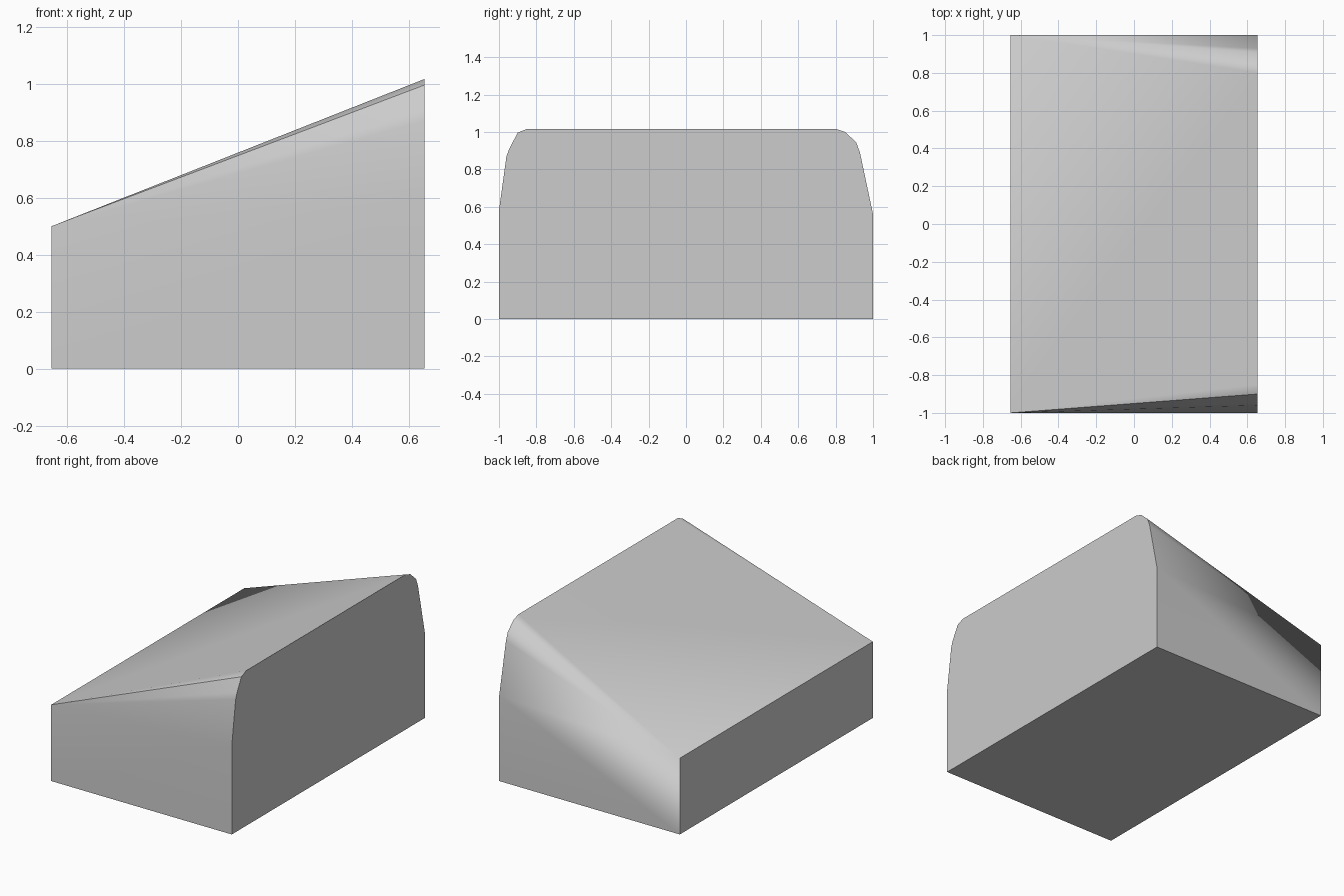
import bpy
import bmesh
from math import radians

cube = bpy.data.objects.get("Cube")
if cube:
    bpy.data.objects.remove(cube, do_unlink=True)

# Single light grey material
grey = bpy.data.materials.new("light_grey")
grey.use_nodes = True
colour = (0.604, 0.604, 0.604, 1)
grey.diffuse_color = colour
grey.node_tree.nodes["Principled BSDF"].inputs["Base Color"].default_value = colour

HALF_X, HALF_Y, LOW_Z = 0.655, 1.0, 0.5

# Rounded shoulders of the tall end as (y, z), each from the side up to the top
front_shoulder = [(-1, 0.58), (-0.96, 0.87), (-0.945, 0.91), (-0.9, 0.996), (-0.85, 1.017)]
back_shoulder = [(1, 0.56), (0.93, 0.89), (0.91, 0.945), (0.85, 1.0), (0.8, 1.017)]

bm = bmesh.new()


def build_side(y, shoulder):
    """Side wall, plus a fan of facets from the low corner to the shoulder."""
    low_foot = bm.verts.new((-HALF_X, y, 0))
    corner = bm.verts.new((-HALF_X, y, LOW_Z))
    high_foot = bm.verts.new((HALF_X, y, 0))
    arc = [bm.verts.new((HALF_X, py, pz)) for py, pz in shoulder]
    bm.faces.new((low_foot, high_foot, arc[0], corner))
    for a, b in zip(arc, arc[1:]):
        bm.faces.new((corner, a, b))
    return low_foot, corner, high_foot, arc


f_low, f_corner, f_high, f_arc = build_side(-HALF_Y, front_shoulder)
b_low, b_corner, b_high, b_arc = build_side(HALF_Y, back_shoulder)

# Sloping top, base, low end and tall end
bm.faces.new((f_corner, f_arc[-1], b_arc[-1], b_corner))
bm.faces.new((f_low, b_low, b_high, f_high))
bm.faces.new((f_low, f_corner, b_corner, b_low))
bm.faces.new([f_high] + f_arc + b_arc[::-1] + [b_high])
bmesh.ops.recalc_face_normals(bm, faces=bm.faces)

mesh = bpy.data.meshes.new("wedge_block")
bm.to_mesh(mesh)
bm.free()
mesh.materials.append(grey)
wedge = bpy.data.objects.new("wedge_block", mesh)
bpy.context.collection.objects.link(wedge)

# Smooth shoulders, flat main faces
bpy.ops.object.select_all(action="DESELECT")
wedge.select_set(True)
bpy.context.view_layer.objects.active = wedge
bpy.ops.object.shade_smooth_by_angle(angle=radians(30))
weighted = wedge.modifiers.new("flat_main_faces", "WEIGHTED_NORMAL")
weighted.keep_sharp = True
